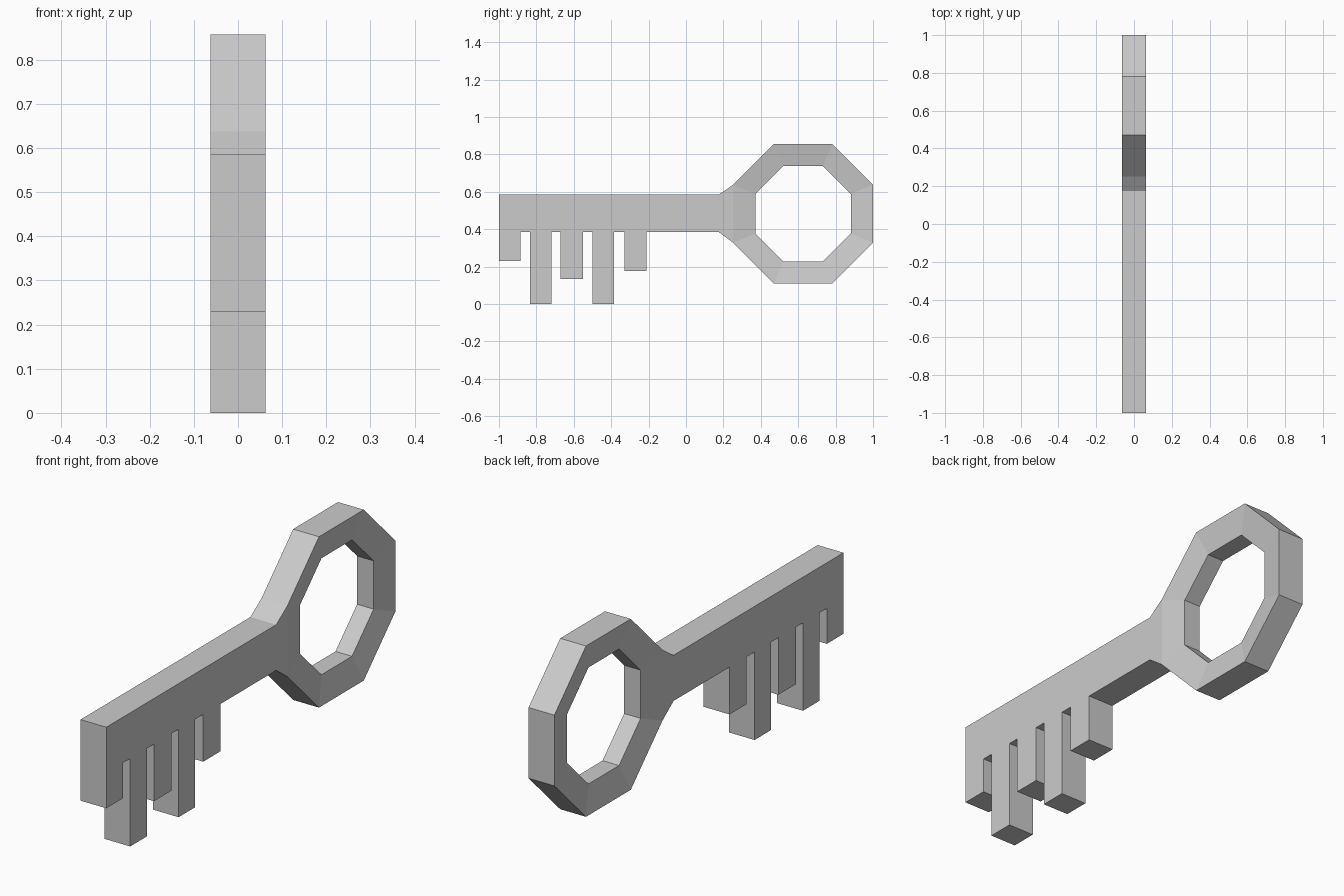
import bpy, bmesh, math

cube = bpy.data.objects.get("Cube")
if cube:
    bpy.data.objects.remove(cube)

HALF = 0.0625            # half thickness of the key
RING_Y, RING_Z = 0.626, 0.483
APOTHEM_OUT, APOTHEM_IN = 0.374, 0.255
SHAFT_TOP, SHAFT_BOTTOM = 0.585, 0.385

metal = bpy.data.materials.new("grey metal")
metal.use_nodes = True
GREY = (0.6, 0.6, 0.6, 1)
metal.diffuse_color = GREY
metal.node_tree.nodes["Principled BSDF"].inputs["Base Color"].default_value = GREY


def finish(bm, name):
    bmesh.ops.recalc_face_normals(bm, faces=bm.faces)
    mesh = bpy.data.meshes.new(name)
    bm.to_mesh(mesh)
    bm.free()
    mesh.materials.append(metal)
    obj = bpy.data.objects.new(name, mesh)
    bpy.context.collection.objects.link(obj)
    return obj


# Shaft with teeth: one side profile, extruded across the thickness
teeth = [(-1.0, -0.885, 0.23), (-0.835, -0.72, 0.0), (-0.67, -0.55, 0.135),
         (-0.5, -0.385, 0.0), (-0.33, -0.212, 0.178)]
profile = [(-1.0, SHAFT_TOP)]
for start, end, tip in teeth:
    if start > -1:
        profile.append((start, SHAFT_BOTTOM))
    profile += [(start, tip), (end, tip), (end, SHAFT_BOTTOM)]

# Neck flares to meet the flat left side of the octagon
half_side = APOTHEM_OUT * math.tan(math.pi / 8)
neck_y = RING_Y - APOTHEM_OUT
profile += [(0.175, SHAFT_BOTTOM), (neck_y, RING_Z - half_side),
            (neck_y, RING_Z + half_side), (0.175, SHAFT_TOP)]

bm = bmesh.new()
side = bm.faces.new([bm.verts.new((-HALF, y, z)) for y, z in profile])
extruded = bmesh.ops.extrude_face_region(bm, geom=[side])["geom"]
bmesh.ops.translate(bm, vec=(2 * HALF, 0, 0),
                    verts=[v for v in extruded if isinstance(v, bmesh.types.BMVert)])
finish(bm, "toothed_shaft")


# Octagonal handle ring, thinner at its inner rim
def octagon(bm, apothem, x):
    radius = apothem / math.cos(math.pi / 8)
    angles = [(i + 0.5) * math.pi / 4 for i in range(8)]
    return [bm.verts.new((x, RING_Y + radius * math.cos(a),
                          RING_Z + radius * math.sin(a))) for a in angles]


bm = bmesh.new()
INNER_HALF = 0.04
loops = [octagon(bm, APOTHEM_OUT, -HALF), octagon(bm, APOTHEM_OUT, HALF),
         octagon(bm, APOTHEM_IN, INNER_HALF), octagon(bm, APOTHEM_IN, -INNER_HALF)]
for a, b in zip(loops, loops[1:] + loops[:1]):
    for i in range(8):
        j = (i + 1) % 8
        bm.faces.new((a[i], a[j], b[j], b[i]))
finish(bm, "handle_ring")
